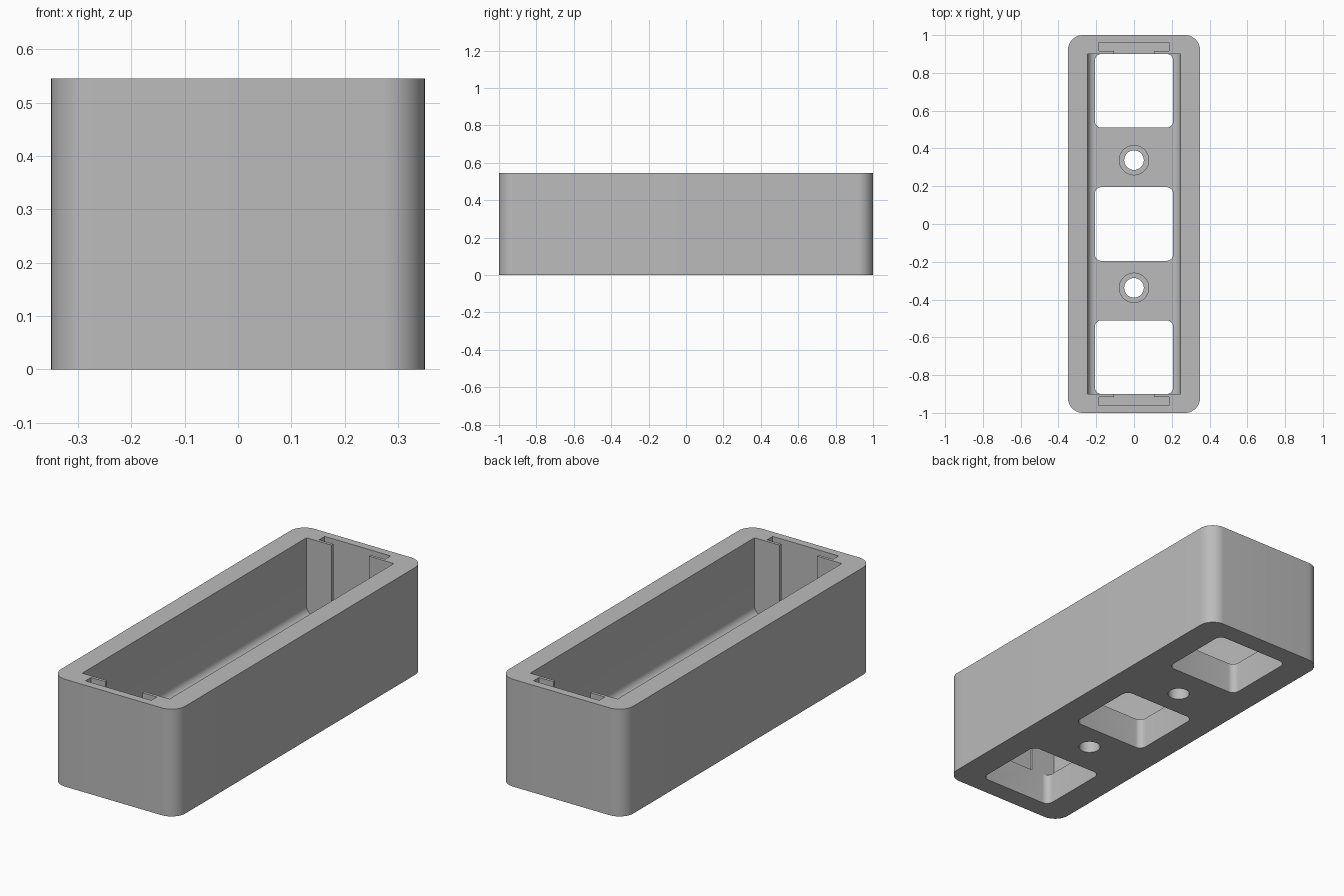
import bpy, math
from mathutils import Vector

cube = bpy.data.objects.get("Cube")
if cube:
    bpy.data.objects.remove(cube, do_unlink=True)

HEIGHT, FLOOR, TOP = 0.545, 0.16, 0.7

grey = bpy.data.materials.new("plain grey")
grey.use_nodes = True
grey.diffuse_color = (0.5, 0.5, 0.5, 1)
grey.node_tree.nodes["Principled BSDF"].inputs["Base Color"].default_value = (0.5, 0.5, 0.5, 1)


def rounded(w, d, radii, steps=8):
    """Counter-clockwise rectangle outline; radii start at the lower left corner."""
    points = []
    for i, (sx, sy) in enumerate([(-1, -1), (1, -1), (1, 1), (-1, 1)]):
        r = radii[i]
        if not r:
            points.append((sx * w / 2, sy * d / 2))
            continue
        for k in range(steps + 1):
            a = math.pi + (i + k / steps) * math.pi / 2
            points.append((sx * (w / 2 - r) + r * math.cos(a),
                           sy * (d / 2 - r) + r * math.sin(a)))
    return points


def circle(r, n=32):
    return [(r * math.cos(2 * math.pi * k / n), r * math.sin(2 * math.pi * k / n)) for k in range(n)]


def prism(name, outline, low, high, place):
    """Extrude an outline from low to high; place maps (u, v, t) to a point."""
    n = len(outline)
    verts = [place(u, v, t) for t in (low, high) for u, v in outline]
    faces = [tuple(reversed(range(n))), tuple(range(n, 2 * n))]
    faces += [(i, (i + 1) % n, (i + 1) % n + n, i + n) for i in range(n)]
    mesh = bpy.data.meshes.new(name)
    mesh.from_pydata([Vector(v) for v in verts], [], faces)
    mesh.materials.append(grey)
    obj = bpy.data.objects.new(name, mesh)
    bpy.context.collection.objects.link(obj)
    return obj


def upright(name, outline, low, high, x=0, y=0):
    return prism(name, outline, low, high, lambda u, v, t: (u + x, v + y, t))


# Outer block with rounded upright corners
body = upright("tray_body", rounded(0.7, 2, [0.08] * 4, 12), 0, HEIGHT)

# Main cavity, with a fillet along both long floor edges
depth = TOP - FLOOR
cutters = [prism("cavity_cutter", rounded(0.49, depth, [0.038, 0.038, 0, 0]), -0.9, 0.9,
                 lambda u, v, t: (u, -t, v + FLOOR + depth / 2))]

# Floor windows
for y in (-0.705, 0, 0.705):
    cutters.append(upright("window_cutter", rounded(0.415, 0.39, [0.035] * 4), -0.1, FLOOR + 0.1, y=y))

for s in (-1, 1):
    # Counterbored screw holes
    cutters.append(upright("screw_hole_cutter", circle(0.052), -0.1, FLOOR + 0.1, y=s * 0.338))
    cutters.append(upright("counterbore_cutter", circle(0.078), FLOOR - 0.06, FLOOR + 0.1, y=s * 0.338))
    # T-shaped slots in the end walls
    cutters.append(upright("slot_cutter", rounded(0.37, 0.045, [0] * 4), FLOOR, TOP, y=s * 0.9375))
    cutters.append(upright("slot_mouth_cutter", rounded(0.21, 0.06, [0] * 4), FLOOR, TOP, y=s * 0.895))

# Cut everything out of the block
bpy.context.view_layer.objects.active = body
for cutter in cutters:
    mod = body.modifiers.new(cutter.name, 'BOOLEAN')
    mod.operation, mod.solver, mod.object = 'DIFFERENCE', 'EXACT', cutter
    bpy.ops.object.modifier_apply(modifier=mod.name)
    bpy.data.objects.remove(cutter, do_unlink=True)

bpy.ops.object.select_all(action='DESELECT')
body.select_set(True)
bpy.ops.object.shade_smooth_by_angle(angle=math.radians(30))
